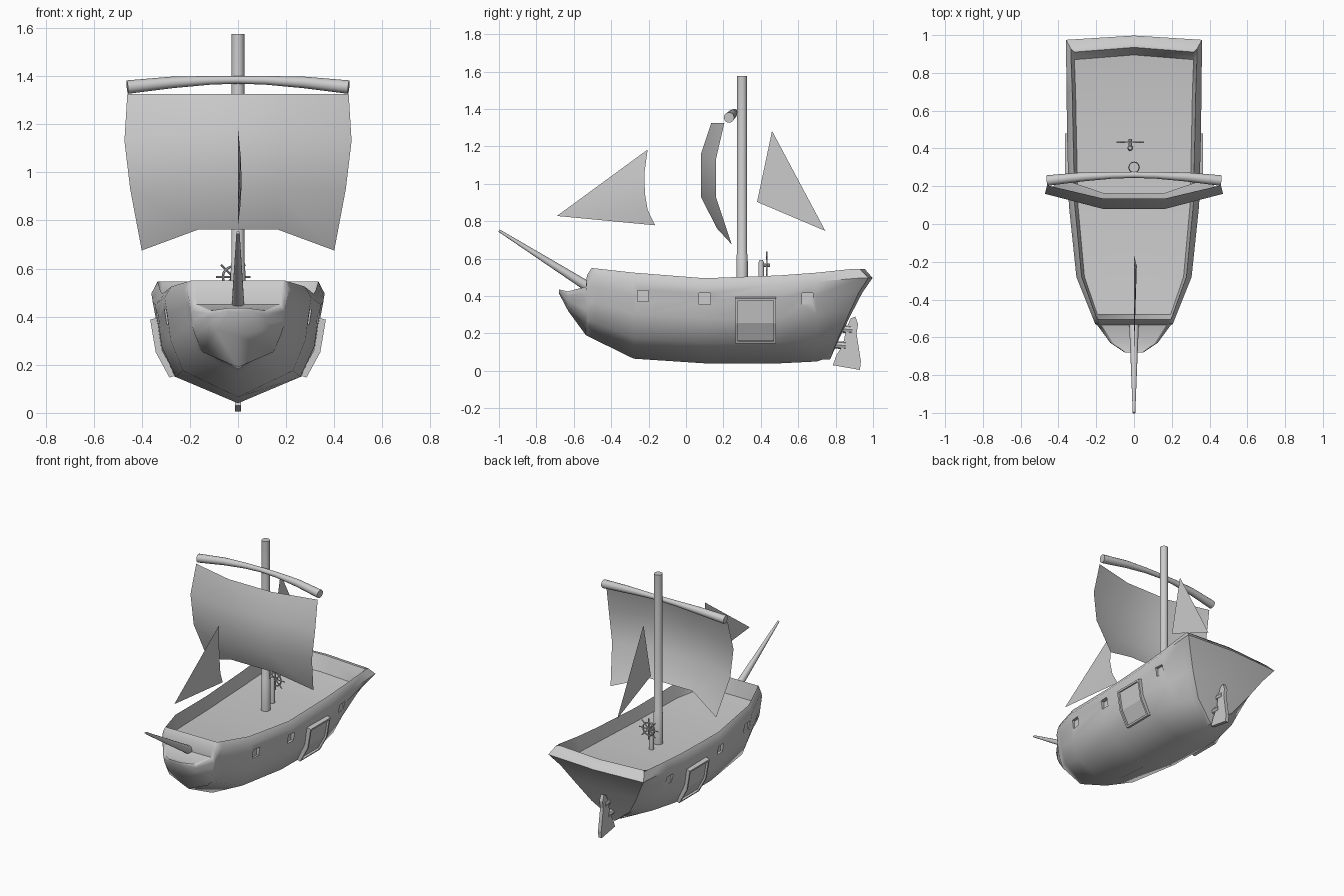
import bpy, bmesh, math
from mathutils import Vector

if "Cube" in bpy.data.objects:
    bpy.data.objects.remove(bpy.data.objects["Cube"])


def make(name, verts, faces, angle=None):
    me = bpy.data.meshes.new(name)
    me.from_pydata(verts, [], faces)
    bm = bmesh.new()
    bm.from_mesh(me)
    bmesh.ops.recalc_face_normals(bm, faces=bm.faces)
    bm.to_mesh(me)
    bm.free()
    ob = bpy.data.objects.new(name, me)
    bpy.context.collection.objects.link(ob)
    if angle:
        smooth(ob, angle)
    return ob


def smooth(ob, angle):
    bpy.ops.object.select_all(action='DESELECT')
    ob.select_set(True)
    bpy.context.view_layer.objects.active = ob
    bpy.ops.object.shade_smooth_by_angle(angle=math.radians(angle))


def tube(name, pts, radii, n=12, up=(1, 0, 0)):
    """Round bar through points with a radius at each point."""
    pts = [Vector(p) for p in pts]
    verts, faces = [], []
    for i, p in enumerate(pts):
        d = (pts[min(i + 1, len(pts) - 1)] - pts[max(i - 1, 0)]).normalized()
        u = d.cross(Vector(up)).normalized()
        v = d.cross(u)
        for k in range(n):
            a = 2 * math.pi * k / n
            verts.append(p + radii[i] * (u * math.cos(a) + v * math.sin(a)))
    for i in range(len(pts) - 1):
        for k in range(n):
            a, b = i * n + k, i * n + (k + 1) % n
            faces.append((a, b, b + n, a + n))
    faces += [tuple(range(n))[::-1], tuple(range(len(verts) - n, len(verts)))]
    return make(name, verts, faces, 40)


def grid_faces(rows, cols):
    return [(r * cols + c, r * cols + c + 1, (r + 1) * cols + c + 1, (r + 1) * cols + c)
            for r in range(rows - 1) for c in range(cols - 1)]


# Hull: cross-section (height, width fraction, stern width fraction) lofted along stations
section = [(0, 0, 0), (.24, .75, .40), (.52, .92, .66), (.74, .96, .84), (.90, 1, 1),
           (1, .91, .93), (1, .86, .88)]
stern_y = [.77, .815, .875, .925, .975, .93, .91]
stations = [  # y, keel z, top z, half width, deck recess, stern blend
    (-.68, .415, .435, .05, 0, 0), (-.63, .32, .425, .125, 0, 0), (-.535, .19, .45, .195, 0, 0),
    (-.53, .188, .51, .205, 0, 0), (-.505, .175, .55, .215, 0, 0), (-.48, .163, .547, .225, .10, 0),
    (-.28, .065, .525, .305, .095, 0), (.1, .04, .495, .345, .085, 0), (.5, .04, .51, .355, .09, 0),
    (.70, .05, .525, .357, .10, .3), (-.04, .06, .545, .36, .10, .85), (0, .06, .545, .36, 0, 1)]
verts, faces = [], []
m = len(section)
ring = 2 * m
for s, (y, zk, zt, w, rec, b) in enumerate(stations):
    pts = []
    for i, (t, f, g) in enumerate(section):
        z = zk + t * (zt - zk) - (rec if i == m - 1 else 0)
        pts.append((w * (f + b * (g - f)), stern_y[i] + y if s > 9 else y, z))
    x, yy, z = pts[-1]
    verts += pts + [(0, yy + (.025 if s > 9 else 0), z)] + [(-x, yy, z) for x, yy, z in pts[:0:-1]]
for s in range(len(stations) - 1):
    for k in range(ring):
        a, b = s * ring + k, s * ring + (k + 1) % ring
        faces.append((a, b, b + ring, a + ring))
faces += [(0, 1, ring - 1), (m - 1, m, m + 1)]
faces += [(i, i + 1, ring - i - 1, ring - i) for i in range(1, m - 1)]
# Transom with a slightly bulged centre line
o = (len(stations) - 1) * ring
centre = [o] + [len(verts) + i for i in range(m - 2)] + [o + m]
for i in range(1, m - 1):
    x, y, z = verts[o + i]
    verts.append((0, y + .025 * section[i][0], z))
for i in range(m - 1):
    for p, q in ((o + i, o + i + 1), (o + (ring - i) % ring, o + ring - i - 1)):
        f = [p, q, centre[i + 1], centre[i]]
        faces.append(tuple(dict.fromkeys(f)))
hull = make("hull", verts, faces)

# Gun ports cut into both sides
cv, cf = [], []
for y, x, z in ((-.23, .282, .40), (.10, .31, .385), (.65, .32, .385)):
    for s in (1, -1):
        o = len(cv)
        cv += [(s * (x + dx), y + dy, z + dz) for dx in (0, .15) for dy in (-.03, .03) for dz in (-.03, .03)]
        cf += [tuple(o + i for i in q) for q in ((0, 1, 3, 2), (4, 6, 7, 5), (0, 4, 5, 1),
                                                 (2, 3, 7, 6), (0, 2, 6, 4), (1, 5, 7, 3))]
cutter = make("port_cutter", cv, cf)
cutter.hide_render = True
mod = hull.modifiers.new("ports", 'BOOLEAN')
mod.operation, mod.object, mod.solver = 'DIFFERENCE', cutter, 'EXACT'
bpy.context.view_layer.objects.active = hull
bpy.ops.object.modifier_apply(modifier=mod.name)
bpy.data.objects.remove(cutter)
smooth(hull, 55)

# Framed hatch panels on the sides
for s, side in ((1, "right"), (-1, "left")):
    prof = [(.338, .395), (.315, .26), (.258, .155)]
    ob = make("side_hatch_" + side, [(s * x, y, z) for x, z in prof for y in (.265, .48)], grid_faces(3, 2))
    bm = bmesh.new()
    bm.from_mesh(ob.data)
    new = bmesh.ops.extrude_face_region(bm, geom=bm.faces[:])["geom"]
    top = [g for g in new if isinstance(g, bmesh.types.BMFace)]
    bmesh.ops.translate(bm, vec=(s * .027, 0, -.008),
                        verts=[g for g in new if isinstance(g, bmesh.types.BMVert)])
    bmesh.ops.recalc_face_normals(bm, faces=bm.faces)
    bmesh.ops.inset_region(bm, faces=top, thickness=.012, depth=0, use_even_offset=True)
    ext = bmesh.ops.extrude_face_region(bm, geom=top)["geom"]
    bmesh.ops.translate(bm, vec=(-s * .013, 0, .004),
                        verts=[g for g in ext if isinstance(g, bmesh.types.BMVert)])
    bmesh.ops.delete(bm, geom=[f for f in top if f.is_valid], context='FACES_ONLY')
    bmesh.ops.recalc_face_normals(bm, faces=bm.faces)
    bm.to_mesh(ob.data)
    bm.free()

# Rudder blade and its two hinge bars
blade = [(.785, .03), (.93, .005), (.935, .05), (.912, .2), (.92, .25), (.905, .29),
         (.88, .28), (.855, .22), (.84, .14), (.805, .085)]
n = len(blade)
make("rudder", [(x, y, z) for x in (-.012, .012) for y, z in blade],
     [tuple(range(n)), tuple(range(n, 2 * n))] +
     [(i, (i + 1) % n, n + (i + 1) % n, n + i) for i in range(n)])
for i, (y, z) in enumerate(((.785, .14), (.82, .225))):
    tube(f"rudder_hinge_{i + 1}", [(0, y, z), (0, y + .07, z - .005)], [.02, .02], 8)

# Spars
tube("mast", [(0, .3, .405), (0, .3, .62), (0, .3, .625), (0, .3, 1.575)], [.031, .03, .027, .027])
tube("bowsprit", [(0, -.5, .435), (0, -1, .75)], [.028, .007], 10)
tube("yard", [(.46 * t, .26 - .03 * t * t, 1.384 - .03 * t * t) for t in (-1, -.6, -.25, 0, .25, .6, 1)],
     [.028, .024, .018, .016, .018, .024, .028], 12, (0, 0, 1))

# Square sail: rows of (outer x, outer y, outer z, inner y, inner z)
rows = [(.46, .205, 1.325, .135, 1.325), (.472, .16, 1.13, .08, 1.16),
        (.448, .16, .93, .08, .93), (.40, .245, .675, .165, .762)]
verts = []
for x, y, z, yi, zi in rows:
    verts += [(-x, y, z), (-.165, yi, zi), (.165, yi, zi), (x, y, z)]
make("main_sail", verts, grid_faces(4, 4), 60)

# Triangular sails
make("fore_sail", [(0, -.69, .828), (0, -.205, 1.183), (.012, -.222, 1.06), (.015, -.22, .95),
                   (.01, -.205, .86), (0, -.165, .778)],
     [(0, 1, 2), (0, 2, 3), (0, 3, 4), (0, 4, 5)], 60)
make("aft_sail", [(0, .46, 1.283), (0, .38, .903), (0, .745, .748)], [(0, 1, 2)])

# Steering wheel on its post
cx, cy, cz = -.02, .432, .565
tube("wheel_post", [(cx, .402, .41), (cx, .402, .58), (cx, .402, .593)], [.016, .014, .009], 10)
tube("wheel_hub", [(cx, .40, cz), (cx, .45, cz)], [.01, .01], 8)
bpy.ops.mesh.primitive_torus_add(major_segments=24, minor_segments=6, major_radius=.043, minor_radius=.005,
                                 location=(cx, cy, cz), rotation=(math.pi / 2, 0, 0))
bpy.context.object.name = "wheel_rim"
smooth(bpy.context.object, 60)
for k in range(4):
    a = math.pi * k / 4
    d = Vector((math.cos(a), 0, math.sin(a))) * .072
    c = Vector((cx, cy, cz))
    tube(f"wheel_spoke_{k + 1}", [c - d, c + d], [.004, .004], 6, (0, 1, 0))
